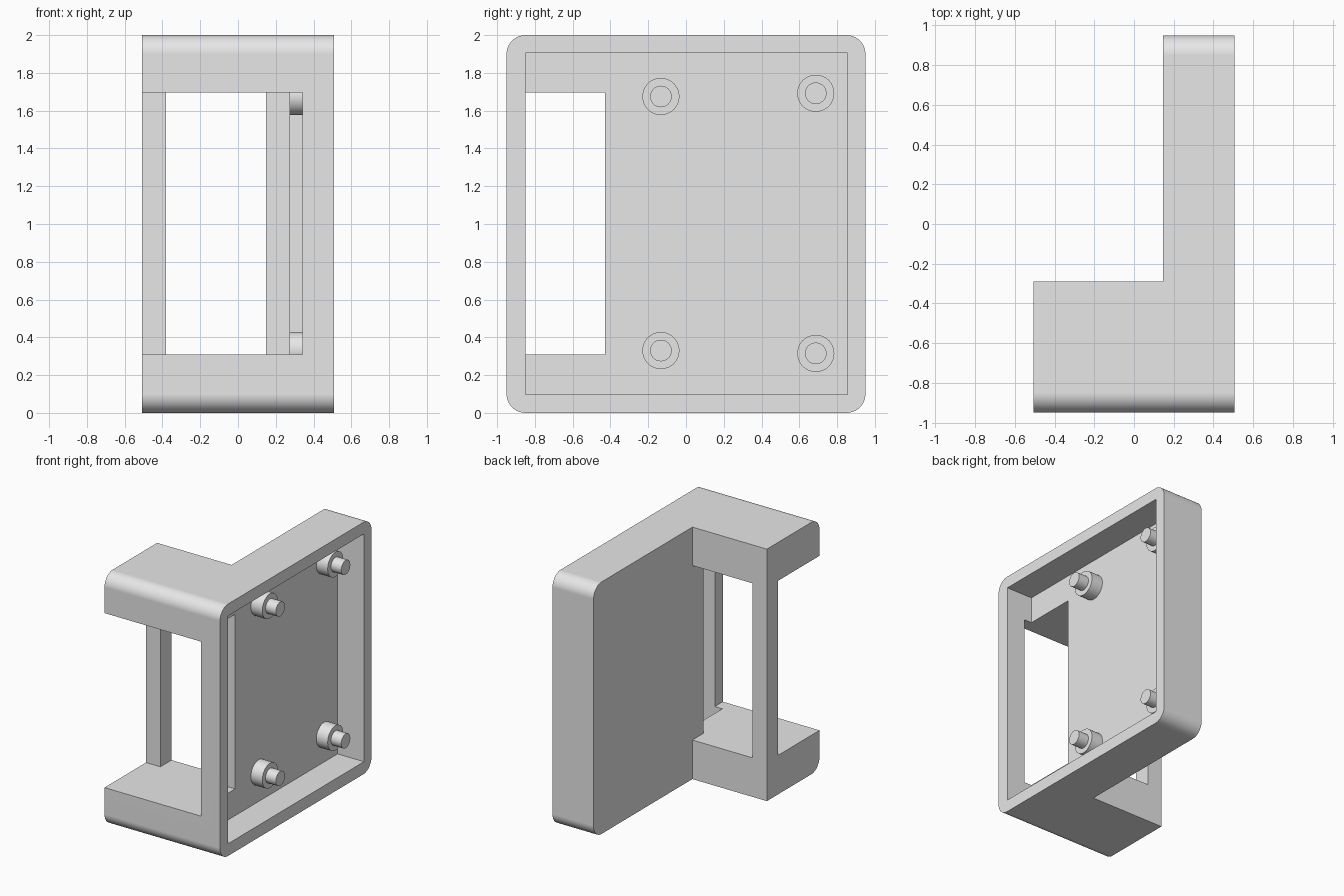
import bpy
import bmesh
from math import radians
from mathutils import Matrix, Vector

default = bpy.data.objects.get("Cube")
if default:
    bpy.data.objects.remove(default, do_unlink=True)

# Single plain grey material
GREY = (0.8, 0.8, 0.8, 1.0)
grey = bpy.data.materials.new("plain_grey")
grey.use_nodes = True
grey.diffuse_color = GREY
grey.node_tree.nodes["Principled BSDF"].inputs["Base Color"].default_value = GREY


def finish(name, bm):
    mesh = bpy.data.meshes.new(name)
    bm.to_mesh(mesh)
    bm.free()
    mesh.materials.append(grey)
    obj = bpy.data.objects.new(name, mesh)
    bpy.context.collection.objects.link(obj)
    return obj


def box(name, xs, ys, zs, radius=0):
    """Box from ranges; radius rounds the four edges running along x."""
    lo, hi = Vector((xs[0], ys[0], zs[0])), Vector((xs[1], ys[1], zs[1]))
    bm = bmesh.new()
    bmesh.ops.create_cube(bm, size=1)
    for v in bm.verts:
        v.co = (lo + hi) / 2 + v.co * (hi - lo)
    if radius:
        edges = [e for e in bm.edges
                 if abs(e.verts[0].co.x - e.verts[1].co.x) > 0.1]
        bmesh.ops.bevel(bm, geom=edges, offset=radius, segments=10,
                        profile=0.5, affect='EDGES')
    return finish(name, bm)


def cut(obj, name, xs, ys, zs):
    cutter = box(name, xs, ys, zs)
    cutter.hide_render = True
    mod = obj.modifiers.new(name, 'BOOLEAN')
    mod.operation = 'DIFFERENCE'
    mod.solver = 'EXACT'
    mod.object = cutter
    select(obj)
    bpy.ops.object.modifier_apply(modifier=mod.name)
    bpy.data.objects.remove(cutter, do_unlink=True)


def select(obj):
    bpy.ops.object.select_all(action='DESELECT')
    obj.select_set(True)
    bpy.context.view_layer.objects.active = obj


def smooth(obj):
    select(obj)
    bpy.ops.object.shade_smooth_by_angle(angle=radians(30))


def rod(name, x0, x1, y, z, radius):
    """Cylinder running along x."""
    bm = bmesh.new()
    place = (Matrix.Translation(((x0 + x1) / 2, y, z))
             @ Matrix.Rotation(radians(90), 4, 'Y'))
    bmesh.ops.create_cone(bm, cap_ends=True, segments=48, radius1=radius,
                          radius2=radius, depth=x1 - x0, matrix=place)
    smooth(finish(name, bm))


FLOOR = 0.275
WINDOW_Z = (0.31, 1.695)

# Housing: rounded block cut down to a tray with a side arm
housing = box("housing", (-0.507, 0.507), (-0.95, 0.95), (0, 2), radius=0.1)
cut(housing, "notch", (-1, 0.147), (-0.29, 2), (-1, 3))
cut(housing, "tray_cavity", (FLOOR, 1), (-0.85, 0.855), (0.097, 1.905))
cut(housing, "front_window", (-1, 0.342), (-2, -0.43), WINDOW_Z)
cut(housing, "rear_window", (-0.38, 0.147), (-0.5, -0.2), WINDOW_Z)
smooth(housing)
weighted = housing.modifiers.new("clean_normals", 'WEIGHTED_NORMAL')
weighted.keep_sharp = True

# Stepped mounting posts on the tray floor
posts = {"front_upper": (-0.133, 1.675), "front_lower": (-0.133, 0.33),
         "back_upper": (0.687, 1.692), "back_lower": (0.687, 0.315)}
for label, (y, z) in posts.items():
    rod(label + "_boss", FLOOR - 0.02, FLOOR + 0.1, y, z, 0.098)
    rod(label + "_pin", FLOOR + 0.08, FLOOR + 0.19, y, z, 0.057)
